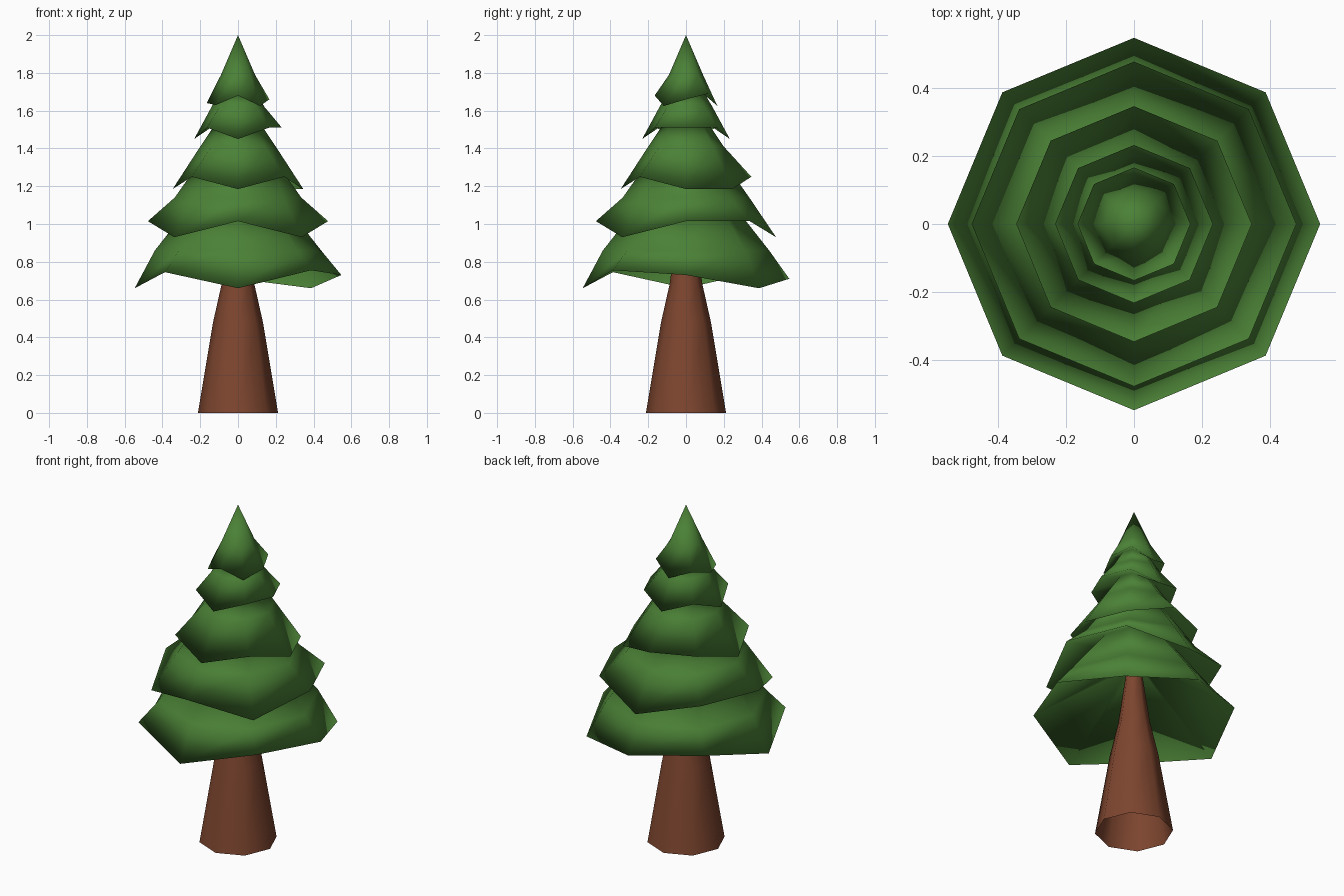
import bpy
import math

if "Cube" in bpy.data.objects:
    bpy.data.objects.remove(bpy.data.objects["Cube"])


def colour(name, rgb):
    mat = bpy.data.materials.new(name)
    mat.diffuse_color = (*rgb, 1.0)
    mat.use_nodes = True
    mat.node_tree.nodes["Principled BSDF"].inputs["Base Color"].default_value = mat.diffuse_color
    return mat


needle_green = colour("needle_green", (0.07, 0.22, 0.037))
bark_brown = colour("bark_brown", (0.205, 0.06, 0.028))

SIDES = 8


def ring(radius, heights):
    """Octagonal ring, starting at +x, with one height or one per corner."""
    if not isinstance(heights, list):
        heights = [heights] * SIDES
    step = 2 * math.pi / SIDES
    return [(radius * math.cos(i * step), radius * math.sin(i * step), z)
            for i, z in enumerate(heights)]


def loft(name, rings, tip_z, mat):
    """Skin stacked rings and close the top with a central tip."""
    verts = [v for r in rings for v in r] + [(0, 0, tip_z)]
    tip = len(verts) - 1
    faces = []
    for i in range(SIDES):
        j = (i + 1) % SIDES
        for k in range(len(rings) - 1):
            a, b = k * SIDES, (k + 1) * SIDES
            faces.append((a + i, a + j, b + j, b + i))
        top = (len(rings) - 1) * SIDES
        faces.append((top + i, top + j, tip))
    mesh = bpy.data.meshes.new(name)
    mesh.from_pydata(verts, [], faces)
    mesh.materials.append(mat)
    for p in mesh.polygons:
        p.use_smooth = True
    mesh.update()
    obj = bpy.data.objects.new(name, mesh)
    bpy.context.collection.objects.link(obj)
    return obj


# Tapered trunk, open at the foot and ending inside the branches
trunk = [(0.212, 0.0), (0.132, 0.48), (0.087, 0.68), (0.044, 0.985), (0.038, 1.04)]
loft("trunk", [ring(r, z) for r, z in trunk], 1.04, bark_brown)

# Branch tiers: neck below (radius, height), rim radius, uneven rim heights, shoulder
tiers = [
    (0.038, 1.04, 0.547, [.73, .66, .71, .75, .66, .745, .66, .755], 0.44, 0.86),
    (0.20, 1.165, 0.477, [1.015, 1.015, .93, 1.015, 1.015, .93, 1.015, .93], 0.335, 1.14),
    (0.18, 1.36, 0.346, [1.185, 1.185, 1.25, 1.25, 1.185, 1.25, 1.185, 1.25], 0.20, 1.41),
    (0.10, 1.56, 0.232, [1.51, 1.51, 1.45, 1.51, 1.45, 1.51, 1.45, 1.51], 0.14, 1.62),
    (0.08, 1.72, 0.166, [1.66, 1.69, 1.625, 1.67, 1.64, 1.63, 1.68, 1.625], 0.09, 1.79),
]
rings = []
for neck_r, neck_z, rim_r, rim_z, mid_r, mid_z in tiers:
    rings += [ring(neck_r, neck_z), ring(rim_r, rim_z), ring(mid_r, mid_z)]
loft("branch_tiers", rings, 2.0, needle_green)
